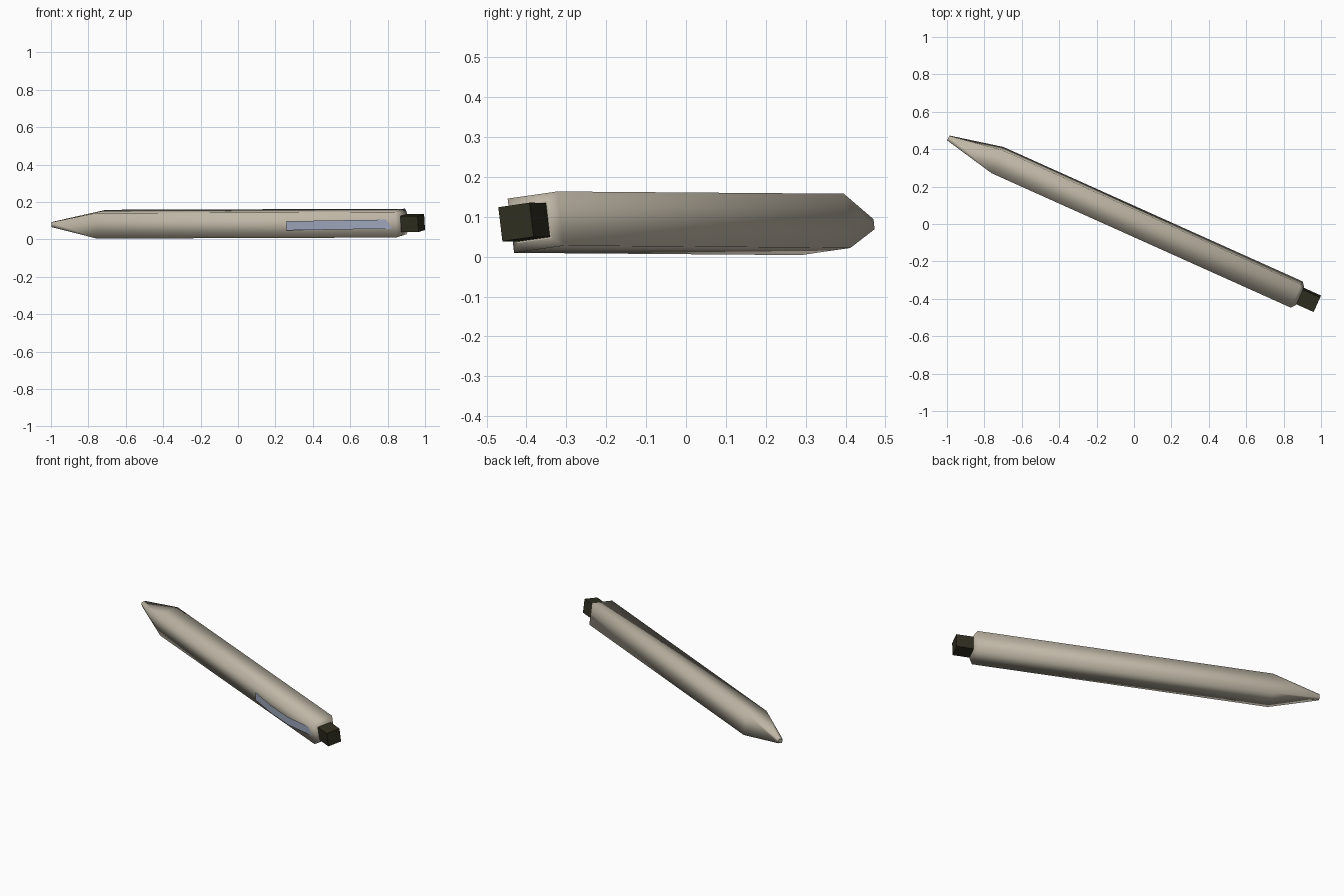
import bpy, bmesh, math
from mathutils import Vector

if "Cube" in bpy.data.objects:
    bpy.data.objects.remove(bpy.data.objects["Cube"])


def material(name, rgb):
    m = bpy.data.materials.new(name)
    m.diffuse_color = (*rgb, 1)
    m.use_nodes = True
    m.node_tree.nodes["Principled BSDF"].inputs["Base Color"].default_value = m.diffuse_color
    return m


BEIGE = material("warm_beige", (0.52, 0.47, 0.38))
DARK = material("dark_olive", (0.03, 0.028, 0.014))
BLUE = material("steel_blue", (0.34, 0.38, 0.50))

# Pen axis: lies diagonally, with a very slight rise towards the button
TIP = Vector((-0.993, 0.46, 0.080))
END = Vector((0.980, -0.4265, 0.087))
AXIS = (END - TIP).normalized()
SIDE = Vector((-AXIS.y, AXIS.x, 0)).normalized()
UP = AXIS.cross(SIDE)
ROLL = math.radians(52.5)


def finish(name, bm, mat, smooth):
    mesh = bpy.data.meshes.new(name)
    bm.to_mesh(mesh)
    bm.free()
    mesh.materials.append(mat)
    for p in mesh.polygons:
        p.use_smooth = smooth
    ob = bpy.data.objects.new(name, mesh)
    bpy.context.collection.objects.link(ob)
    return ob


def lathe(name, profile, mat, smooth, sides=4):
    """Loft polygon rings given as (x on axis, radius)."""
    bm = bmesh.new()
    rings = []
    for x, r in profile:
        c = TIP + (END - TIP) * ((x - TIP.x) / (END.x - TIP.x))
        angles = [ROLL + math.tau * i / sides for i in range(sides)]
        rings.append([bm.verts.new(c + r * (math.cos(a) * SIDE + math.sin(a) * UP))
                      for a in angles])
    for a, b in zip(rings, rings[1:]):
        for i in range(sides):
            j = (i + 1) % sides
            bm.faces.new((a[i], a[j], b[j], b[i]))
    caps = [bm.faces.new(rings[0]), bm.faces.new(rings[-1])]
    bmesh.ops.recalc_face_normals(bm, faces=bm.faces)
    # Keep the end caps crisp
    for f in caps:
        for e in f.edges:
            e.smooth = False
    return finish(name, bm, mat, smooth)


# Barrel with tapered writing tip and chamfered rear end
lathe("pen_barrel", [(-0.993, 0.018), (-0.73, 0.097), (0.87, 0.097), (0.888, 0.066)],
      BEIGE, True)

# Push button
lathe("push_button", [(0.88, 0.061), (0.98, 0.061)], DARK, False)

# Thin bowed pocket clip
bm = bmesh.new()
path = [(0.26, -0.195), (0.44, -0.297), (0.62, -0.379), (0.84, -0.432)]
rows = [[bm.verts.new((x, y, z + 0.003 * i)) for z in (0.048, 0.097)]
        for i, (x, y) in enumerate(path)]
for a, b in zip(rows, rows[1:]):
    bm.faces.new((a[0], b[0], b[1], a[1]))
finish("pocket_clip", bm, BLUE, True)
